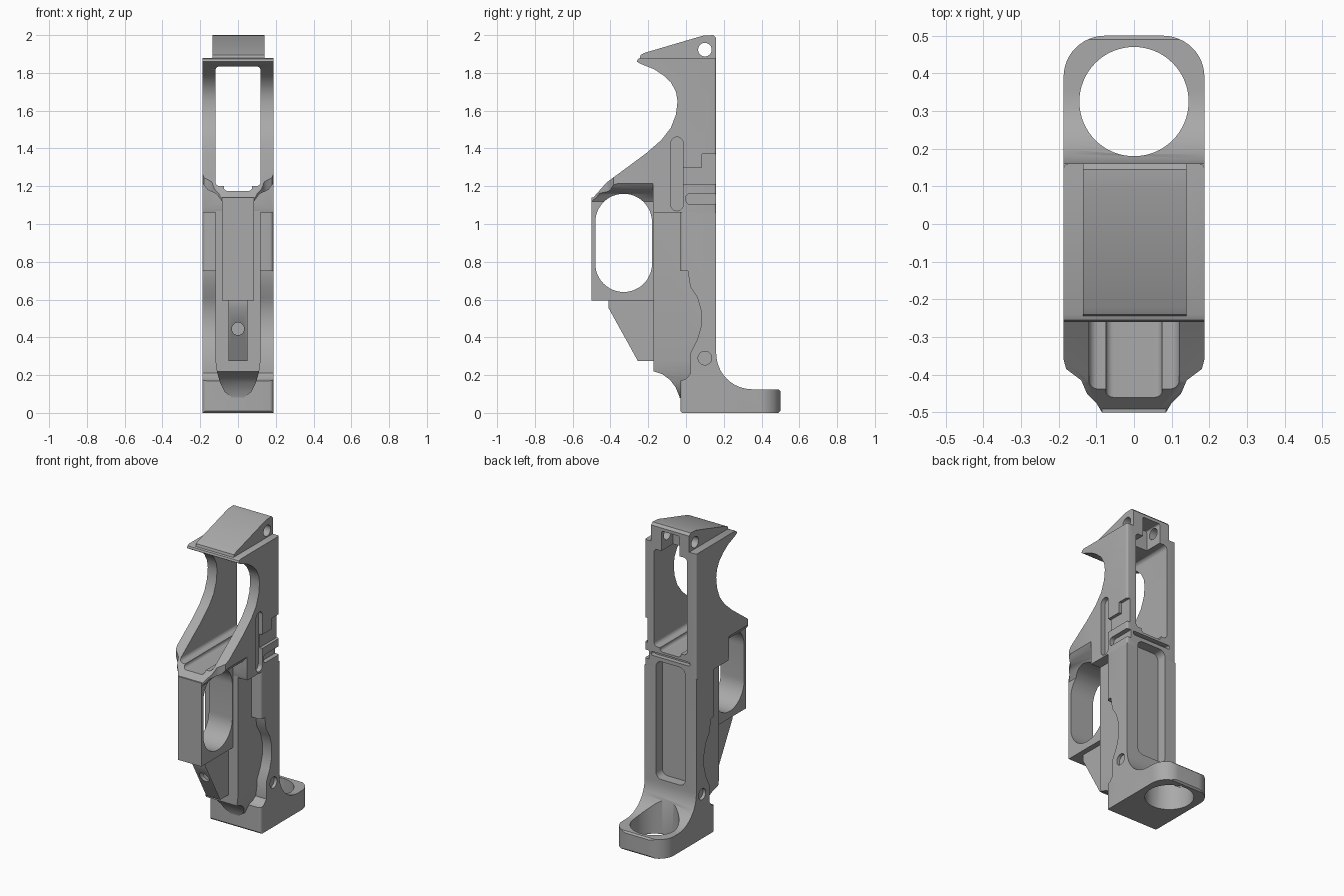
import bpy
import bmesh
from math import sin, cos, radians
from mathutils import Vector

cube = bpy.data.objects.get("Cube")
if cube:
    bpy.data.objects.remove(cube, do_unlink=True)

# One plain grey finish
grey = bpy.data.materials.new("satin_grey")
grey.use_nodes = True
colour = (0.4, 0.4, 0.4, 1)
grey.diffuse_color = colour
grey.node_tree.nodes["Principled BSDF"].inputs["Base Color"].default_value = colour

W = 0.187  # half width


def prism(name, axis, outline, lo, hi):
    """Extrude a 2D outline along an axis: x takes (y,z), y takes (x,z), z takes (x,y)."""
    def place(a, b, d):
        return {"x": (d, a, b), "y": (a, d, b), "z": (a, b, d)}[axis]
    bm = bmesh.new()
    face = bm.faces.new([bm.verts.new(place(a, b, lo)) for a, b in outline])
    new = bmesh.ops.extrude_face_region(bm, geom=[face])["geom"]
    verts = [v for v in new if isinstance(v, bmesh.types.BMVert)]
    bmesh.ops.translate(bm, verts=verts, vec=Vector(place(0, 0, hi - lo)))
    bmesh.ops.recalc_face_normals(bm, faces=bm.faces)
    mesh = bpy.data.meshes.new(name)
    bm.to_mesh(mesh)
    bm.free()
    mesh.materials.append(grey)
    ob = bpy.data.objects.new(name, mesh)
    bpy.context.collection.objects.link(ob)
    return ob


def arc(cx, cy, r, start, end, n=12):
    return [(cx + r * cos(radians(start + (end - start) * i / n)),
             cy + r * sin(radians(start + (end - start) * i / n))) for i in range(n + 1)]


def circle(cx, cy, r, n=40):
    return arc(cx, cy, r, 0, 360 - 360 / n, n - 1)


def rounded(x0, x1, y0, y1, r):
    return (arc(x1 - r, y1 - r, r, 0, 90) + arc(x0 + r, y1 - r, r, 90, 180)
            + arc(x0 + r, y0 + r, r, 180, 270) + arc(x1 - r, y0 + r, r, 270, 360))


def mirrored(half):
    """Close a half outline by reflecting it across the first axis."""
    return half + [(-a, b) for a, b in reversed(half)]


def combine(ob, other, operation="DIFFERENCE"):
    mod = ob.modifiers.new("shape", "BOOLEAN")
    mod.operation, mod.solver, mod.object = operation, "EXACT", other
    bpy.context.view_layer.update()
    deps = bpy.context.evaluated_depsgraph_get()
    mesh = bpy.data.meshes.new_from_object(ob.evaluated_get(deps))
    ob.modifiers.clear()
    ob.data = mesh
    bpy.data.objects.remove(other, do_unlink=True)


def cut(ob, *args):
    combine(ob, prism("cutter", *args))


# Upper frame: flared lip, concave front and sloped lower edge
frame = prism("upper_frame", "x", [
    (0.16, 1.88), (-0.24, 1.88), (-0.255, 1.873), (-0.26, 1.86), (-0.245, 1.85),
    (-0.17, 1.82), (-0.12, 1.787), (-0.08, 1.75), (-0.053, 1.7), (-0.045, 1.65),
    (-0.053, 1.58), (-0.08, 1.51), (-0.13, 1.445), (-0.21, 1.375), (-0.42, 1.22),
    (-0.5, 1.13), (-0.5, 1.1), (-0.18, 1.1), (-0.17, 1.06), (0.16, 1.06)], -W, W)
combine(frame, prism("plan", "z", mirrored(
    arc(W - 0.012, 0.148, 0.012, 90, 0, 4) + [
        (W, -0.36), (0.18, -0.385), (0.16, -0.4), (0.14, -0.415), (0.125, -0.45),
        (0.1, -0.475), (0.085, -0.5)]), 1, 1.9), "INTERSECT")
for side in (-1, 1):
    cut(frame, "y", [(side * a, b) for a, b in (
        (0.3, 1), (0.085, 1), (0.085, 1.12), (0.115, 1.16), (0.16, 1.18),
        (W, 1.215), (0.3, 1.215))], -0.6, -0.175)
cut(frame, "y", rounded(-0.12, 0.12, 1.2, 1.835, 0.025), -0.6, 0.3)
cut(frame, "y", rounded(-0.075, 0.075, 1.175, 1.3, 0.02), -0.6, 0.3)
cut(frame, "x", rounded(-0.48, -0.18, 0.64, 1.16, 0.15), -0.3, 0.3)
# Shallow slot and stepped reliefs on the left face, groove across the back
cut(frame, "x", rounded(-0.08, -0.015, 1.07, 1.46, 0.032), W - 0.03, 0.3)
cut(frame, "x", [(-0.015, 1.21), (0.2, 1.21), (0.2, 1.37), (0.085, 1.37),
                 (0.085, 1.3), (-0.015, 1.3)], W - 0.02, 0.3)
cut(frame, "x", rounded(0, 0.2, 1.105, 1.16, 0.02), W - 0.03, 0.3)
cut(frame, "y", rounded(-0.14, 0.14, 1.135, 1.16, 0.01), 0.13, 0.3)

# Wedge block on top with a cross hole; its rear notch runs down into the frame
block = prism("top_wedge", "x", [
    (-0.245, 1.875), (-0.24, 1.895), (-0.22, 1.906), (0.09, 1.997), (0.145, 2),
    (0.16, 1.985), (0.16, 1.875)], -0.135, 0.14)
cut(block, "x", circle(0.1, 1.923, 0.036), -0.3, 0.3)
for part in (block, frame):
    cut(part, "y", rounded(-0.065, 0.065, 1.82, 1.965, 0.01), 0.04, 0.3)

# Spine and rear ring foot, swept up with a concave fillet
spine = prism("spine_and_ring", "x", [
    (-0.03, 0.01), (-0.02, 0), (0.49, 0), (0.5, 0.01), (0.5, 0.115), (0.49, 0.125),
    (0.36, 0.125)] + arc(0.35, 0.315, 0.19, 270, 180) + [
    (0.16, 1.06), (-0.03, 1.06), (-0.03, 0.75), (0.01, 0.75), (0.022, 0.67),
    (0.06, 0.61), (0.08, 0.54), (0.08, 0.46), (0.06, 0.39), (0.025, 0.32),
    (0.025, 0.21), (0, 0.18), (-0.03, 0.17)], -W, W)
combine(spine, prism("plan", "z", mirrored(
    arc(W - 0.02, -0.01, 0.02, 270, 360, 5) + arc(W - 0.11, 0.39, 0.11, 0, 90)),
    -0.1, 1.3), "INTERSECT")
cut(spine, "z", circle(0, 0.325, 0.145, 64), -0.1, 0.5)
for side in (-1, 1):
    lo, hi = sorted((side * (W - 0.02), side * 0.3))
    cut(spine, "x", circle(0.1, 0.29, 0.036), lo, hi)
# Decorative shallow recess down the back; the core stays solid
for part in (spine, frame):
    cut(part, "y", rounded(-0.105, 0.105, 0.34, 1.11, 0.04), 0.095, 0.3)

# Solid front core with a rounded tail
core = prism("front_core", "x", [
    (-0.172, 1.15), (0.09, 1.15), (0.09, 0.05), (-0.03, 0.05), (-0.036, 0.09),
    (-0.055, 0.135), (-0.085, 0.175), (-0.125, 0.205), (-0.172, 0.22)], -0.12, 0.12)
combine(core, prism("tail", "y", mirrored(
    [(0.12, 1.2), (0.12, 0.28), (0.112, 0.22), (0.095, 0.16), (0.07, 0.11), (0.03, 0.08)]),
    -0.3, 0.3), "INTERSECT")

# Front loop with its rounded opening
loop = prism("front_loop", "x", [
    (-0.5, 0.595), (-0.15, 0.595), (-0.15, 1.14), (-0.5, 1.14)], -0.085, 0.085)
cut(loop, "x", rounded(-0.48, -0.18, 0.64, 1.16, 0.15), -0.3, 0.3)

# Tapered tab below the loop, with a shallow front dimple
tab = prism("lower_tab", "x", [
    (-0.41, 0.6), (-0.41, 0.555), (-0.255, 0.275), (-0.15, 0.275), (-0.15, 0.6)],
    -0.05, 0.05)
cut(tab, "y", circle(0, 0.445, 0.033), -0.5, -0.31)

# Smooth the curved walls and keep the machined edges crisp
bpy.ops.object.select_all(action="DESELECT")
for part in (frame, block, spine, core, loop, tab):
    part.select_set(True)
    bpy.context.view_layer.objects.active = part
bpy.ops.object.shade_smooth_by_angle(angle=radians(32))
